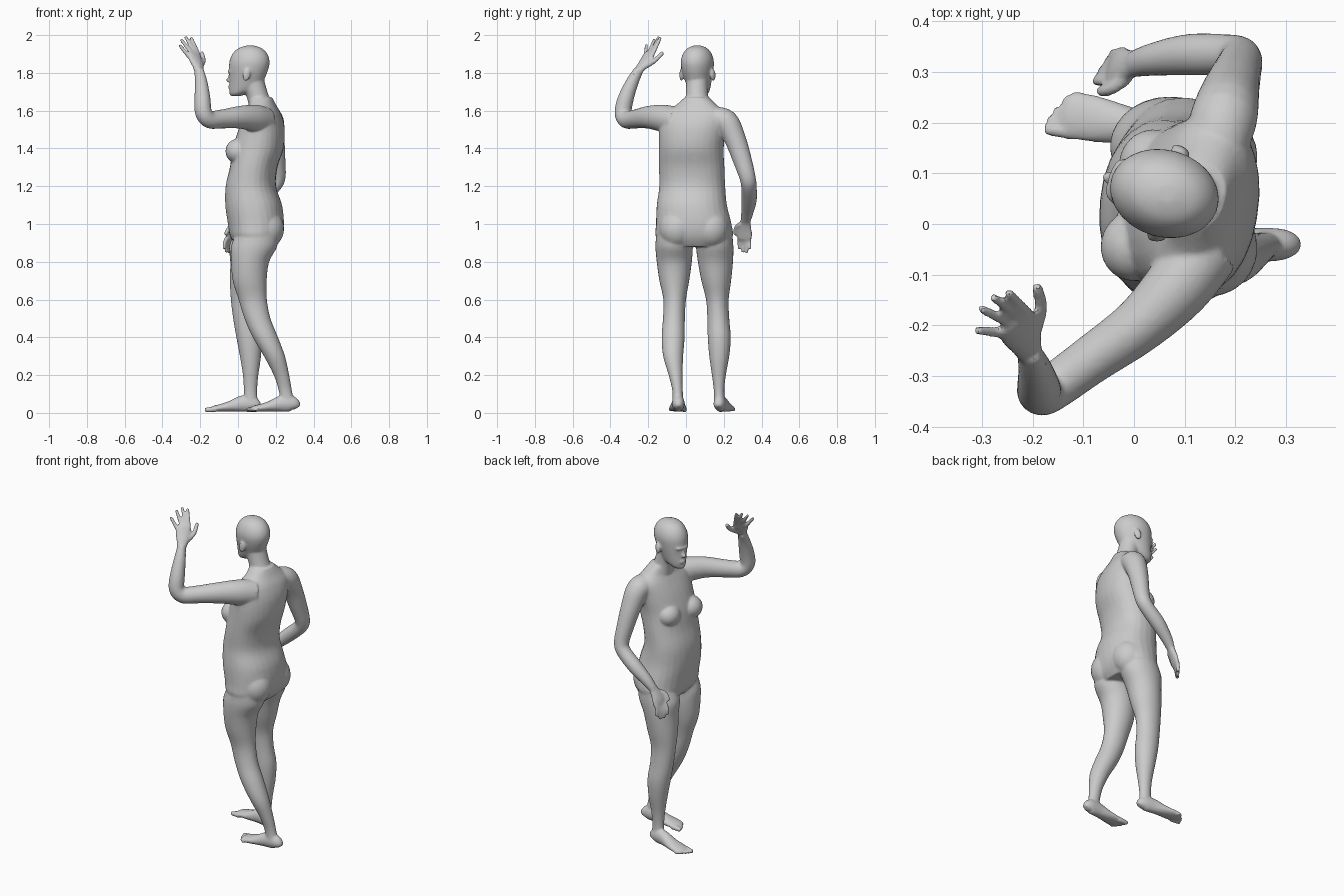
import bpy, bmesh
from math import sin, cos, pi, radians
from mathutils import Vector, Matrix

bm = bmesh.new()


def smooth_rows(rows, n=4):
    """Catmull-Rom subdivision of the control sections."""
    out = []
    for i in range(len(rows) - 1):
        p = [Vector(rows[max(0, min(len(rows) - 1, i + k))]) for k in (-1, 0, 1, 2)]
        for j in range(n):
            t = j / n
            out.append(0.5 * (2 * p[1] + (p[2] - p[0]) * t
                              + (2 * p[0] - 5 * p[1] + 4 * p[2] - p[3]) * t * t
                              + (3 * p[1] - p[0] - 3 * p[2] + p[3]) * t ** 3))
    return out + [Vector(rows[-1])]


def loft(rows, axis=None, yaw=(0, 0), sides=28, power=1.0):
    """Rows are x, y, z, radius a, radius b. Rings are level, or follow the path if axis is given."""
    rows = smooth_rows(rows)
    rings, last = [], len(rows) - 1
    for i, r in enumerate(rows):
        c = Vector(r[:3])
        if axis is None:
            w = radians(yaw[0] + (yaw[1] - yaw[0]) * i / last)
            u, v = Vector((cos(w), sin(w), 0)), Vector((-sin(w), cos(w), 0))
        else:
            t = (Vector(rows[min(i + 1, last)][:3]) - Vector(rows[max(i - 1, 0)][:3])).normalized()
            u = Vector(axis)
            u = (u - t * u.dot(t)).normalized()
            v = t.cross(u)
        ring = []
        for k in range(sides):
            a = 2 * pi * k / sides
            ca, sa = cos(a), sin(a)
            ca = abs(ca) ** power * (1 if ca > 0 else -1)
            sa = abs(sa) ** power * (1 if sa > 0 else -1)
            ring.append(bm.verts.new(c + u * ca * max(r[3], .003) + v * sa * max(r[4], .003)))
        rings.append(ring)
    for p, q in zip(rings, rings[1:]):
        for k in range(sides):
            m = (k + 1) % sides
            bm.faces.new((p[k], p[m], q[m], q[k]))
    bm.faces.new(rings[0][::-1])
    bm.faces.new(rings[-1])


def blob(center, radii, yaw=0, tilt=0):
    m = (Matrix.Translation(center) @ Matrix.Rotation(radians(yaw), 4, 'Z')
         @ Matrix.Rotation(radians(tilt), 4, 'Y') @ Matrix.Diagonal((*radii, 1)))
    bmesh.ops.create_uvsphere(bm, u_segments=24, v_segments=16, radius=1, matrix=m)


def finger(root, tip, r=.0105, bend=(0, 0, 0)):
    a, b = Vector(root), Vector(tip)
    mid = a.lerp(b, .5) + Vector(bend)
    end = b + (b - mid).normalized() * r * .4
    loft([(*a, r * 1.1, r * 1.1), (*mid, r, r), (*b, r * .85, r * .85), (*end, r * .45, r * .45)],
         axis=(.31, .87, .2), sides=12)


# torso, twisted from the hips to the shoulders
loft([(.10, .045, .88, .10, .15), (.095, .044, .93, .135, .203), (.095, .041, 1.0, .148, .20),
      (.083, .031, 1.1, .15, .186), (.068, .033, 1.2, .132, .175), (.083, .03, 1.3, .124, .174),
      (.107, .028, 1.4, .132, .172), (.125, .035, 1.5, .118, .178), (.133, .045, 1.575, .092, .175),
      (.132, .055, 1.625, .068, .115), (.12, .058, 1.67, .06, .065)], yaw=(0, -15), power=.9)
for s in (-1, 1):
    blob((.018 + s * .018, .037 + s * .08, 1.385), (.066, .07, .066), -13)
    blob((.15, .042 + s * .09, .975), (.094, .095, .105))

# legs share their sections and follow separate paths
sections = [(.95, .11, .095), (.88, .122, .099), (.8, .101, .093), (.7, .09, .079), (.6, .075, .06),
            (.5, .069, .058), (.4, .067, .061), (.3, .056, .053), (.2, .041, .037),
            (.12, .035, .028), (.05, .036, .029)]
paths = {
    'left': [(.1, -.062), (.085, -.063), (.064, -.062), (.062, -.062), (.078, -.06), (.103, -.064),
             (.145, -.068), (.193, -.068), (.23, -.055), (.25, -.045), (.262, -.043)],
    'right': [(.09, .15), (.075, .152), (.06, .156), (.047, .16), (.037, .166), (.043, .171),
              (.058, .176), (.066, .176), (.067, .174), (.066, .175), (.068, .177)]}
for path in paths.values():
    loft([(x, y, z, a, b) for (x, y), (z, a, b) in zip(path, sections)])


# feet with toes
def foot(heel, toe, side):
    h, t = Vector((*heel, 0)), Vector((*toe, 0))
    d = (t - h).normalized()
    across = Vector((-d.y, d.x, 0)) * side
    stations = [(0, .016, .02), (.04, .028, .034), (.14, .033, .044), (.32, .034, .042),
                (.52, .041, .029), (.72, .047, .02), (.84, .043, .016), (.9, .034, .011)]
    loft([(*(h.lerp(t, f) + Vector((0, 0, hh + .006))), w, hh) for f, w, hh in stations],
         axis=across, sides=24)
    for k in range(5):
        off = across * (.034 - .0175 * k)
        reach = (1.0, 1.0, .97, .92, .86)[k]
        r = .014 if k == 0 else .0095
        finger(h.lerp(t, .78) + off + Vector((0, 0, .02)), h.lerp(t, reach - .02) + off * 1.1
               + Vector((0, 0, .016)), r)


foot((.103, .172), (-.17, .225), 1)
foot((.312, -.04), (.042, -.045), -1)

# raised arm
loft([(.14, -.05, 1.545, .07, .075), (.085, -.125, 1.56, .066, .072), (.01, -.2, 1.565, .055, .06),
      (-.085, -.268, 1.556, .048, .05), (-.15, -.315, 1.553, .046, .047),
      (-.183, -.333, 1.59, .046, .044), (-.188, -.32, 1.66, .043, .042),
      (-.195, -.285, 1.75, .034, .033), (-.207, -.25, 1.815, .027, .023)],
     axis=(.62, -.78, .05), sides=24)
# raised hand
loft([(-.206, -.255, 1.805, .026, .02), (-.212, -.235, 1.835, .034, .019),
      (-.225, -.21, 1.87, .043, .017), (-.233, -.193, 1.9, .042, .013),
      (-.238, -.185, 1.91, .036, .009)], axis=(-.75, -.65, 0), sides=20)
for root, tip in [((-.208, -.178, 1.895), (-.247, -.136, 1.985)),
                  ((-.224, -.184, 1.902), (-.277, -.145, 1.988)),
                  ((-.24, -.198, 1.897), (-.3, -.168, 1.975)),
                  ((-.254, -.215, 1.88), (-.308, -.21, 1.945))]:
    finger(root, tip)
finger((-.2, -.222, 1.83), (-.191, -.125, 1.905), .013, (.012, .006, -.004))

# lowered arm
loft([(.16, .15, 1.56, .06, .065), (.178, .212, 1.54, .066, .066), (.19, .26, 1.45, .057, .057),
      (.203, .298, 1.34, .05, .048), (.21, .325, 1.25, .043, .042), (.187, .333, 1.2, .041, .04),
      (.11, .334, 1.13, .041, .04), (.04, .325, 1.065, .033, .032), (-.002, .315, 1.015, .026, .021)],
     axis=(.1, 1, .1), sides=24)
# lowered hand
loft([(.002, .316, 1.02, .026, .02), (-.016, .312, .99, .034, .019), (-.032, .31, .955, .042, .017),
      (-.04, .31, .925, .04, .013), (-.043, .31, .915, .034, .009)], axis=(.35, .94, 0), sides=20)
for root, tip in [((-.054, .282, .935), (-.074, .282, .87)), ((-.046, .3, .928), (-.062, .302, .852)),
                  ((-.038, .318, .928), (-.048, .321, .85)), ((-.03, .335, .94), (-.036, .337, .87))]:
    finger(root, tip, bend=(-.006, 0, 0))
finger((-.012, .29, 1.0), (-.066, .262, .945), .0125, (-.006, -.01, .008))

# neck and head, turned slightly
loft([(.135, .057, 1.58, .07, .09), (.11, .058, 1.66, .06, .062), (.09, .058, 1.72, .06, .058),
      (.075, .06, 1.78, .06, .058)])
loft([(-.012, .08, 1.677, .022, .024), (.005, .075, 1.69, .048, .042), (.028, .07, 1.715, .075, .056),
      (.045, .065, 1.76, .092, .069), (.056, .061, 1.815, .105, .082), (.061, .06, 1.86, .108, .086),
      (.063, .06, 1.9, .094, .075), (.064, .06, 1.93, .064, .052), (.065, .06, 1.945, .02, .018)],
     yaw=(-16, -16))
# nose, brow, lips and chin
blob((-.046, .09, 1.762), (.018, .013, .012), -16)
blob((-.043, .089, 1.78), (.01, .009, .03), -16, 18)
blob((-.036, .087, 1.808), (.016, .045, .01), -16)
blob((-.04, .089, 1.725), (.013, .022, .01), -16)
blob((-.026, .084, 1.692), (.02, .023, .016), -16)
# ears
blob((.092, .143, 1.79), (.02, .011, .034), -30, 10)
blob((.045, -.024, 1.79), (.02, .011, .034), 0, 10)

bmesh.ops.recalc_face_normals(bm, faces=bm.faces)
mesh = bpy.data.meshes.new("standing_figure")
bm.to_mesh(mesh)
bm.free()
body = bpy.data.objects.new("standing_figure", mesh)
bpy.context.collection.objects.link(body)
bpy.context.view_layer.objects.active = body
body.select_set(True)

# fuse all parts into one skin
fuse = body.modifiers.new("fuse", 'REMESH')
fuse.mode = 'VOXEL'
fuse.voxel_size = .006
soft = body.modifiers.new("soften", 'SMOOTH')
soft.factor = .5
soft.iterations = 5
thin = body.modifiers.new("thin", 'DECIMATE')
thin.ratio = .2
bpy.ops.object.convert(target='MESH')
bpy.ops.object.shade_smooth_by_angle(angle=radians(40))
